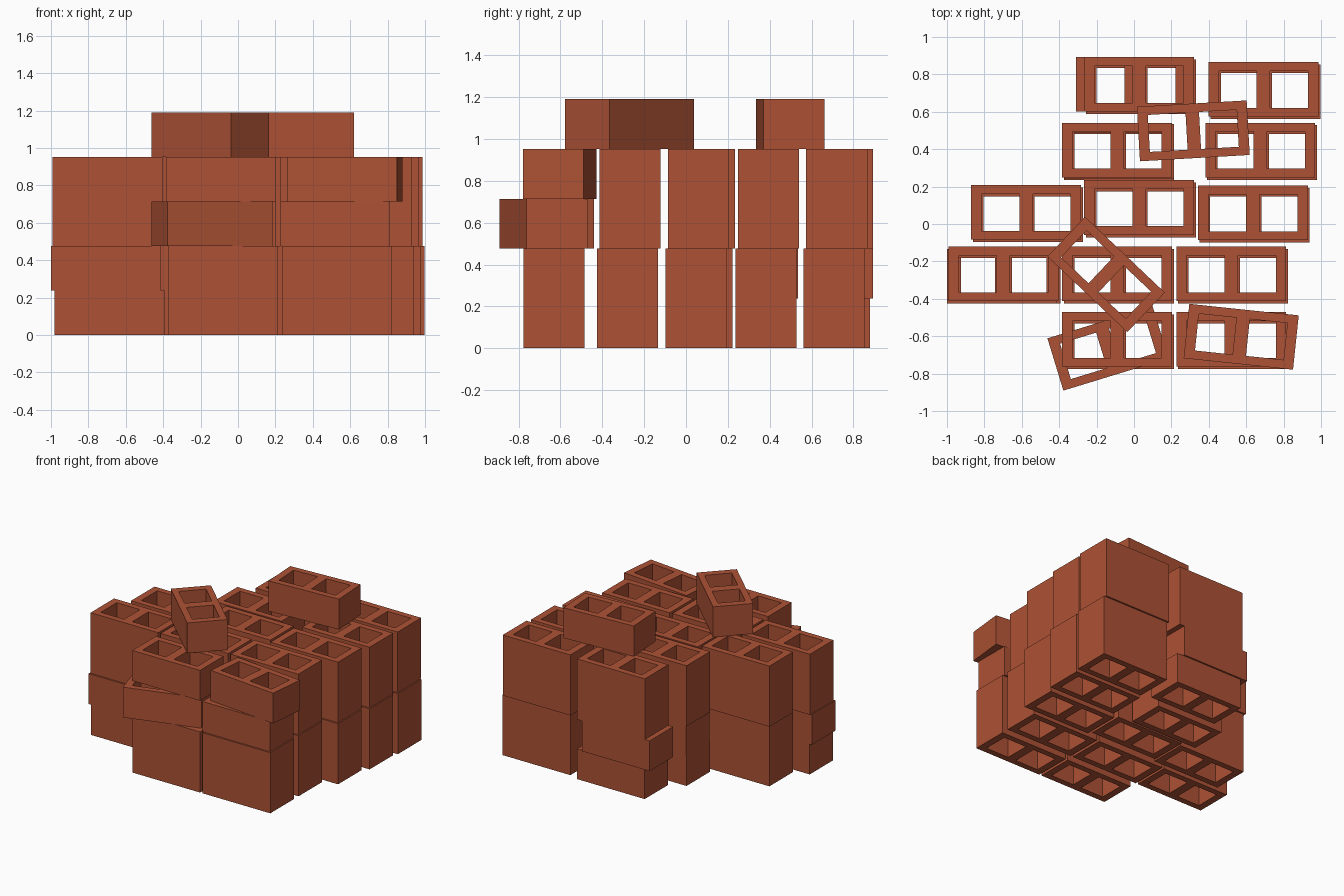
import bpy, bmesh, math

if "Cube" in bpy.data.objects:
    bpy.data.objects.remove(bpy.data.objects["Cube"])

L, W, H = 0.588, 0.292, 0.238      # block length, width, height
END, MID, SIDE = 0.056, 0.072, 0.047  # wall thicknesses

clay = bpy.data.materials.new("fired_clay")
clay.diffuse_color = (0.42, 0.085, 0.035, 1)
clay.use_nodes = True
clay.node_tree.nodes["Principled BSDF"].inputs["Base Color"].default_value = clay.diffuse_color


def block_mesh():
    """Hollow block: grid plan with two open cells, extruded upward."""
    bm = bmesh.new()
    xs = [-L / 2, -L / 2 + END, -MID / 2, MID / 2, L / 2 - END, L / 2]
    ys = [-W / 2, -W / 2 + SIDE, W / 2 - SIDE, W / 2]
    v = [[bm.verts.new((x, y, 0)) for y in ys] for x in xs]
    for i in range(5):
        for j in range(3):
            if j == 1 and i in (1, 3):
                continue
            bm.faces.new((v[i][j], v[i + 1][j], v[i + 1][j + 1], v[i][j + 1]))
    for row in v:
        for p in row:
            p.co.z = 0
    res = bmesh.ops.extrude_face_region(bm, geom=bm.faces[:], use_keep_orig=True)
    top = [g for g in res["geom"] if isinstance(g, bmesh.types.BMVert)]
    bmesh.ops.translate(bm, verts=top, vec=(0, 0, H))
    bmesh.ops.recalc_face_normals(bm, faces=bm.faces[:])
    me = bpy.data.meshes.new("hollow_block")
    bm.to_mesh(me)
    bm.free()
    me.materials.append(clay)
    return me


mesh = block_mesh()


def block(name, x, y, layer, deg=0):
    ob = bpy.data.objects.new(name, mesh)
    ob.location = (x, y, layer * H)
    ob.rotation_euler.z = math.radians(deg)
    bpy.context.collection.objects.link(ob)


# column centres, measured on the upper layers
columns = {
    "back_middle": (0.027, 0.747), "back_right": (0.692, 0.720),
    "second_middle": (-0.09, 0.395), "second_right": (0.675, 0.395),
    "third_left": (-0.577, 0.062), "third_middle": (0.027, 0.088),
    "third_right": (0.635, 0.060),
    "fourth_left": (-0.698, -0.267), "fourth_middle": (-0.09, -0.267),
    "fourth_right": (0.52, -0.267),
    "front_middle": (-0.09, -0.617), "front_right": (0.52, -0.617),
}
# individually displaced blocks: (column, layer) -> x, y, rotation
shifted = {
    ("back_middle", 1): (-0.015, 0.747, 0),
    ("fourth_left", 0): (-0.687, -0.28, 0),
    ("fourth_left", 1): (-0.706, -0.28, 0),
    ("second_middle", 1): (-0.08, 0.389, 0),
    ("front_middle", 2): (-0.139, -0.665, 17),
    ("front_right", 3): (0.573, -0.603, -6),
}
for col, (cx, cy) in columns.items():
    for k in range(4):
        d = 0.01 if k < 2 else 0      # lower half sits slightly forward
        x, y, r = shifted.get((col, k), (cx + d, cy - 1.3 * d, 0))
        block(f"{col}_block_{k + 1}", x, y, k, r)

# loose blocks on top
block("loose_block_back", 0.317, 0.498, 4, 3.3)
block("loose_block_front", -0.149, -0.27, 4, -43.5)
